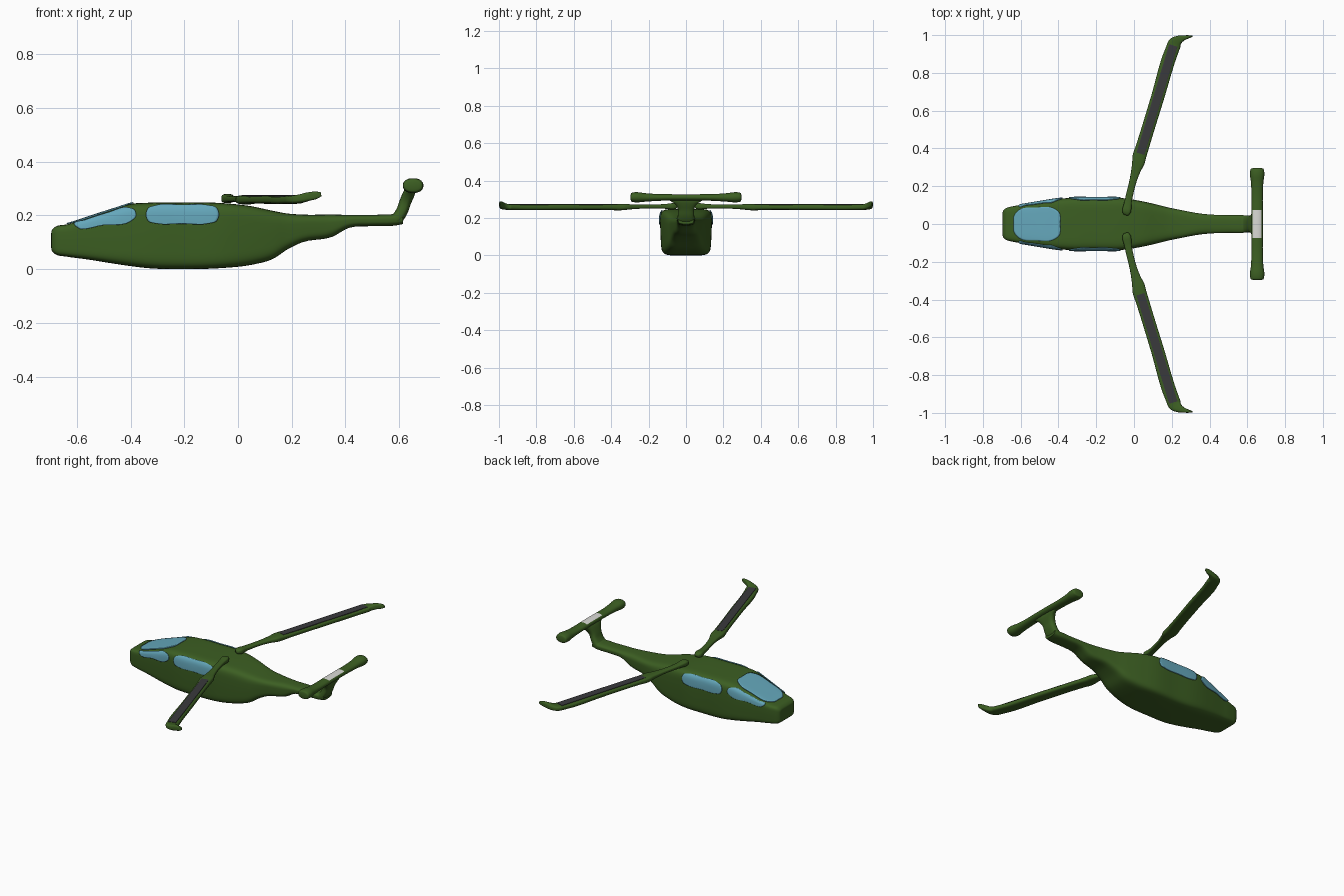
import bpy, bmesh, math
from mathutils import Vector

if "Cube" in bpy.data.objects:
    bpy.data.objects.remove(bpy.data.objects["Cube"])


def material(name, rgb):
    m = bpy.data.materials.new(name)
    m.diffuse_color = (*rgb, 1)
    m.use_nodes = True
    m.node_tree.nodes["Principled BSDF"].inputs["Base Color"].default_value = m.diffuse_color
    return m


GREEN = material("olive_green", (0.045, 0.113, 0.016))
GLASS = material("window_blue", (0.13, 0.39, 0.50))
DARK = material("dark_grey", (0.042, 0.042, 0.046))
WHITE = material("off_white", (0.70, 0.70, 0.67))


def spline(pts, sub, closed=False):
    """Smooth curve through points of any dimension, spaced by chord length."""
    p = [Vector(q) for q in pts]
    if closed:
        p = p[-2:] + p + p[:3]
    n = len(p)
    h = [(p[i + 1] - p[i]).length for i in range(n - 1)]
    d = [(p[i + 1] - p[i]) / h[i] for i in range(n - 1)]
    m = [d[0]] + [(d[i - 1] * h[i] + d[i] * h[i - 1]) / (h[i] + h[i - 1])
                  for i in range(1, n - 1)] + [d[-1]]
    span = range(2, n - 3) if closed else range(n - 1)
    out = []
    for i in span:
        for k in range(sub):
            t = k / sub
            out.append(p[i] * (2*t**3 - 3*t*t + 1) + m[i] * h[i] * (t**3 - 2*t*t + t)
                       + p[i + 1] * (3*t*t - 2*t**3) + m[i + 1] * h[i] * (t**3 - t*t))
    if not closed:
        out.append(p[-1])
    return out


def finish(name, bm, mats, mirror=False, angle=40):
    bmesh.ops.recalc_face_normals(bm, faces=bm.faces)
    me = bpy.data.meshes.new(name)
    bm.to_mesh(me)
    bm.free()
    ob = bpy.data.objects.new(name, me)
    bpy.context.collection.objects.link(ob)
    for m in mats:
        me.materials.append(m)
    bpy.ops.object.select_all(action='DESELECT')
    ob.select_set(True)
    bpy.context.view_layer.objects.active = ob
    bpy.ops.object.shade_smooth_by_angle(angle=math.radians(angle))
    if mirror:
        mod = ob.modifiers.new("mirror", 'MIRROR')
        mod.use_axis = (False, True, False)
        mod.use_mirror_merge = False
    return ob


def power(v, e):
    return math.copysign(abs(v) ** e, v)


def skin(rings):
    """Closed tube through rings of points."""
    bm = bmesh.new()
    vs = [[bm.verts.new(c) for c in r] for r in rings]
    n = len(vs[0])
    for a, b in zip(vs, vs[1:]):
        for i in range(n):
            bm.faces.new((a[i], a[(i + 1) % n], b[(i + 1) % n], b[i]))
    bm.faces.new(vs[0])
    bm.faces.new(vs[-1])
    return bm


def sweep(stations, sub, n=2.5, seg=24):
    """Stations (x, y, z, half width, half height) swept along their own path."""
    st = spline(stations, sub)
    rings = []
    for i, s in enumerate(st):
        a, b = st[max(i - 1, 0)], st[min(i + 1, len(st) - 1)]
        tan = (Vector(b[:3]) - Vector(a[:3])).normalized()
        side = Vector((0, 0, 1)).cross(tan).normalized()
        up = tan.cross(side)
        ring = []
        for k in range(seg):
            t = 2 * math.pi * (k + 0.5) / seg
            ring.append(Vector(s[:3]) + side * s[3] * power(math.cos(t), 2 / n)
                        + up * s[4] * power(math.sin(t), 2 / n))
        rings.append(ring)
    return skin(rings)


# Fuselage: x, bottom, top, half width
BODY = spline([
    (-.696, .085, .128, .045), (-.692, .066, .147, .072), (-.678, .054, .159, .084),
    (-.635, .046, .167, .095), (-.56, .036, .191, .107), (-.46, .020, .223, .124),
    (-.39, .010, .244, .134), (-.34, .004, .247, .138), (-.20, .000, .248, .138),
    (-.06, .004, .246, .137), (.05, .016, .234, .119), (.13, .038, .217, .101),
    (.185, .074, .207, .087), (.24, .100, .203, .076), (.35, .120, .203, .056),
    (.415, .154, .202, .050), (.50, .160, .202, .047), (.59, .163, .203, .046),
    (.615, .168, .200, .042)], 5)


def exponent(x):
    return 7 - 4 * min(max((x + .05) / .45, 0), 1)


def taper(v):
    return .96 + .04 * min(1, v + .6)


rings = []
for x, lo, hi, w in BODY:
    e, ring = 2 / exponent(x), []
    for k in range(64):
        t = 2 * math.pi * k / 64
        v = power(math.sin(t), e)
        ring.append((x, w * taper(v) * power(math.cos(t), e), (lo + hi) / 2 + (hi - lo) / 2 * v))
    rings.append(ring)
finish("fuselage", skin(rings), [GREEN], angle=50)


# Windows: outlines projected on the slightly enlarged fuselage
def on_body(x, q, from_top, lift=.003):
    i = next(i for i in range(1, len(BODY)) if BODY[i][0] >= x)
    a, b = BODY[i - 1], BODY[i]
    _, lo, hi, w = a.lerp(b, (x - a[0]) / (b[0] - a[0]))
    n, c, h, w = exponent(x), (lo + hi) / 2, (hi - lo) / 2 + lift, w + lift
    if from_top:
        return (x, q, c + h * (1 - min(abs(q / w), .99) ** n) ** (1 / n))
    v = max(-.985, min(.985, (q - c) / h))
    return (x, -w * taper(v) * (1 - abs(v) ** n) ** (1 / n), c + h * v)


def window(name, outline, from_top):
    loop = spline(outline, 5, closed=True)
    mid = sum(loop, Vector((0, 0))) / len(loop)
    bm = bmesh.new()
    prev = None
    for r in (1, .93, .85, .7, .5, .25):
        ring = [bm.verts.new(on_body(*mid.lerp(p, r), from_top)) for p in loop]
        if prev:
            for i in range(len(ring)):
                j = (i + 1) % len(ring)
                bm.faces.new((prev[i], prev[j], ring[j], ring[i]))
        prev = ring
    bm.faces.new(prev)
    ob = finish(name, bm, [GLASS], mirror=not from_top)
    sol = ob.modifiers.new("thickness", 'SOLIDIFY')
    sol.thickness, sol.offset = .005, 0


half = [(-.634, .045), (-.61, .073), (-.51, .088), (-.43, .085), (-.397, .062)]
window("windshield", [(-.637, 0)] + half + [(-.391, 0)] + [(x, -y) for x, y in half[::-1]], True)
window("front_side_window", [(-.605, .160), (-.50, .164), (-.40, .178), (-.38, .198), (-.385, .220),
                             (-.412, .229), (-.48, .211), (-.57, .182), (-.61, .167)], False)
window("rear_side_window", [(-.343, .20), (-.333, .178), (-.305, .170), (-.21, .169), (-.11, .170),
                            (-.08, .179), (-.071, .205), (-.082, .230), (-.11, .237), (-.21, .239),
                            (-.305, .237), (-.335, .226)], False)

# Tail fin rising from the boom and flaring into the crossbar
finish("tail_fin", sweep([
    (.56, 0, .184, .043, .018), (.59, 0, .188, .046, .022), (.610, 0, .215, .044, .022),
    (.623, 0, .250, .044, .022), (.636, 0, .280, .062, .022), (.646, 0, .300, .095, .018),
    (.652, 0, .312, .11, .012)], 4, n=3), [GREEN], angle=60)

# Tail crossbar with a white patch on top of its middle
ends = [(.652, .296, .311, .022, .014), (.652, .292, .311, .034, .023), (.652, .275, .311, .038, .027),
        (.652, .22, .310, .033, .023), (.652, .14, .310, .030, .018), (.652, .075, .311, .030, .018)]
bar = sweep(ends + [(x, -y, z, w, h) for x, y, z, w, h in ends[::-1]], 4, n=2.2)
bar.normal_update()
bmesh.ops.recalc_face_normals(bar, faces=bar.faces)
for f in bar.faces:
    c = f.calc_center_median()
    if f.normal.z > .35 and abs(c.y) < .075 and abs(c.x - .652) < .024:
        f.material_index = 1
finish("tail_crossbar", bar, [GREEN, WHITE], angle=60)

# Long side blades: thin arm, knuckle, flat blade and swept tip
finish("side_blade", sweep([
    (-.044, .047, .263, .010, .007), (-.042, .054, .263, .018, .013), (-.031, .12, .262, .019, .012),
    (-.002, .24, .261, .020, .011), (.012, .29, .260, .026, .013), (.024, .33, .259, .034, .016),
    (.028, .355, .258, .036, .017), (.045, .41, .258, .035, .015), (.125, .67, .258, .035, .015),
    (.205, .93, .258, .036, .015), (.217, .957, .259, .035, .015), (.236, .974, .263, .024, .016),
    (.262, .985, .270, .014, .016), (.295, .992, .276, .007, .013), (.309, .994, .279, .003, .008)],
    4, n=3.2), [GREEN], mirror=True, angle=60)

# Dark panel on top of each blade
finish("blade_panel", sweep([
    (.034, .372, .2725, .022, .003), (.125, .67, .2725, .023, .003), (.208, .945, .2725, .023, .003)],
    3, n=8, seg=16), [DARK], mirror=True)
